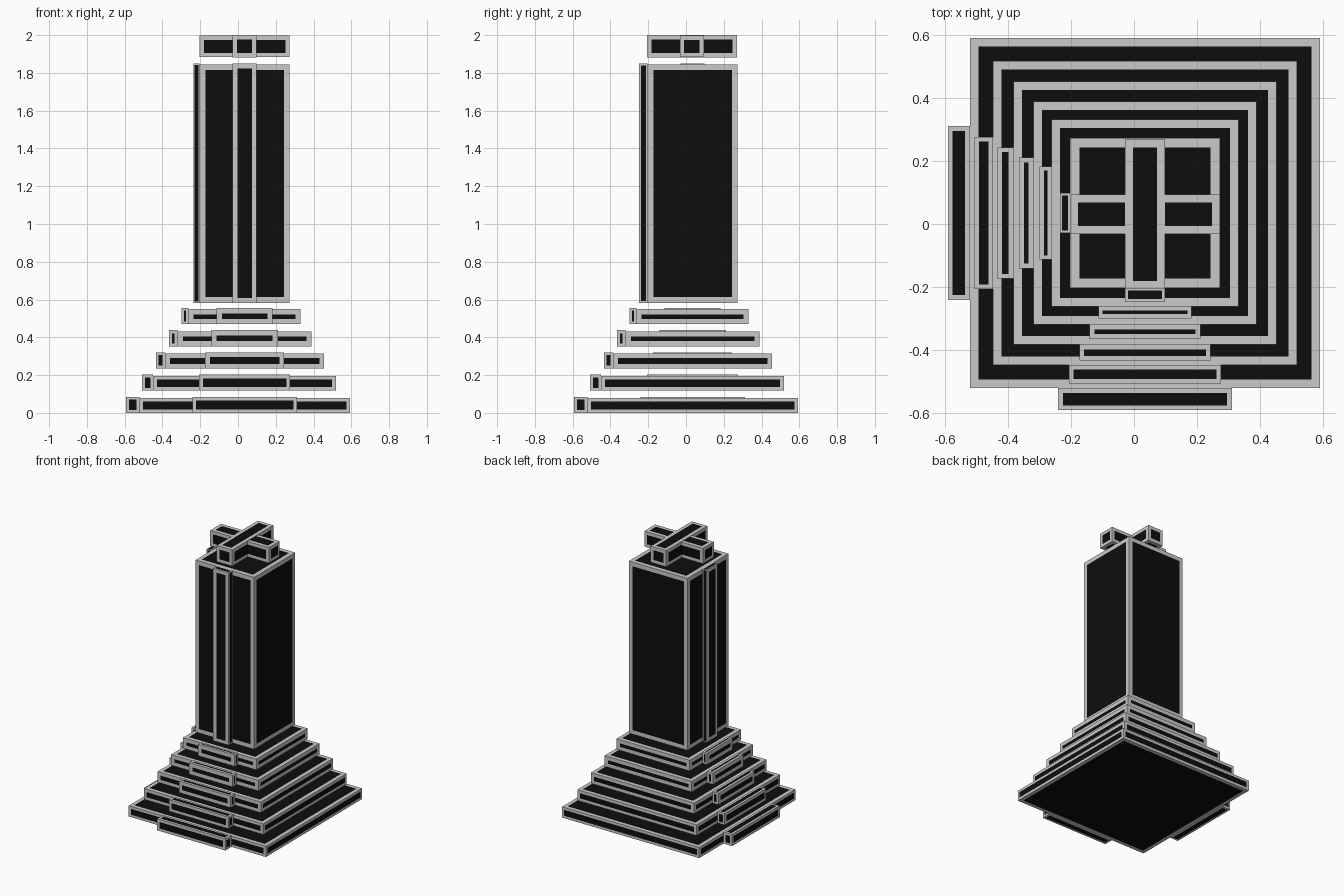
import bpy, bmesh
from mathutils import Vector

if "Cube" in bpy.data.objects:
    bpy.data.objects.remove(bpy.data.objects["Cube"])


def material(name, v):
    m = bpy.data.materials.new(name)
    m.diffuse_color = (v, v, v, 1)
    m.use_nodes = True
    m.node_tree.nodes["Principled BSDF"].inputs["Base Color"].default_value = m.diffuse_color
    return m


GREY = material("light grey trim", 0.59)
BLACK = material("black panel", 0.004)
C = 0.035  # tower axis; the steps on -x and -y balance the offset


def panel_box(name, lo, hi, ratio=0.25, border=0.028):
    """Box whose every face is a black panel in a grey border."""
    lo, hi = Vector(lo), Vector(hi)
    bm = bmesh.new()
    bmesh.ops.create_cube(bm, size=1)
    for v in bm.verts:
        v.co = Vector([lo[i] + (v.co[i] + 0.5) * (hi[i] - lo[i]) for i in range(3)])
    bm.normal_update()
    for f in list(bm.faces):
        short = min(e.calc_length() for e in f.edges)
        bmesh.ops.inset_region(bm, faces=[f], thickness=min(border, ratio * short),
                               use_even_offset=True)
        f.material_index = 1
    me = bpy.data.meshes.new(name)
    bm.to_mesh(me)
    bm.free()
    me.materials.append(GREY)
    me.materials.append(BLACK)
    ob = bpy.data.objects.new(name, me)
    bpy.context.collection.objects.link(ob)


def side_blocks(name, half, width, out_x, out_y, z0, z1, ratio):
    """Matching blocks against the -x and -y sides of a square tier."""
    edge = C - half
    panel_box(name + "_left", (edge - out_x, C - width, z0), (edge, C + width, z1), ratio)
    panel_box(name + "_front", (C - width, edge - out_y, z0), (C + width, edge, z1), ratio)


# Stepped base: tier half width, step half width, step depth, border ratios
tiers = [(0.557, 0.277, 0.070, 0.23, 0.22),
         (0.484, 0.241, 0.058, 0.26, 0.24),
         (0.419, 0.209, 0.051, 0.30, 0.29),
         (0.354, 0.176, 0.047, 0.34, 0.34),
         (0.297, 0.148, 0.038, 0.40, 0.34)]
for i, (h, w, d, r, rs) in enumerate(tiers):
    z = 0.1175 * i
    panel_box(f"tier_{i + 1}", (C - h, C - h, z), (C + h, C + h, z + 0.079), r, 0.027)
    side_blocks(f"step_{i + 1}", h, w, d, d, z, z + 0.085, rs)

# Tower shaft with a pilaster on two sides
T = 0.238
panel_box("tower_shaft", (C - T, C - T, 0.583), (C + T, C + T, 1.845), border=0.03)
side_blocks("pilaster", T, 0.063, 0.033, 0.045, 0.583, 1.849, 0.2)

# Crossed bars floating over the tower
B = 0.063
panel_box("crown_bar_across", (C - T, C - B - 0.004, 1.884), (C + T, C + B - 0.004, 1.997), 0.2)
panel_box("crown_bar_deep", (C - B, C - T - 0.004, 1.881), (C + B, C + T - 0.004, 2.0), 0.2)
